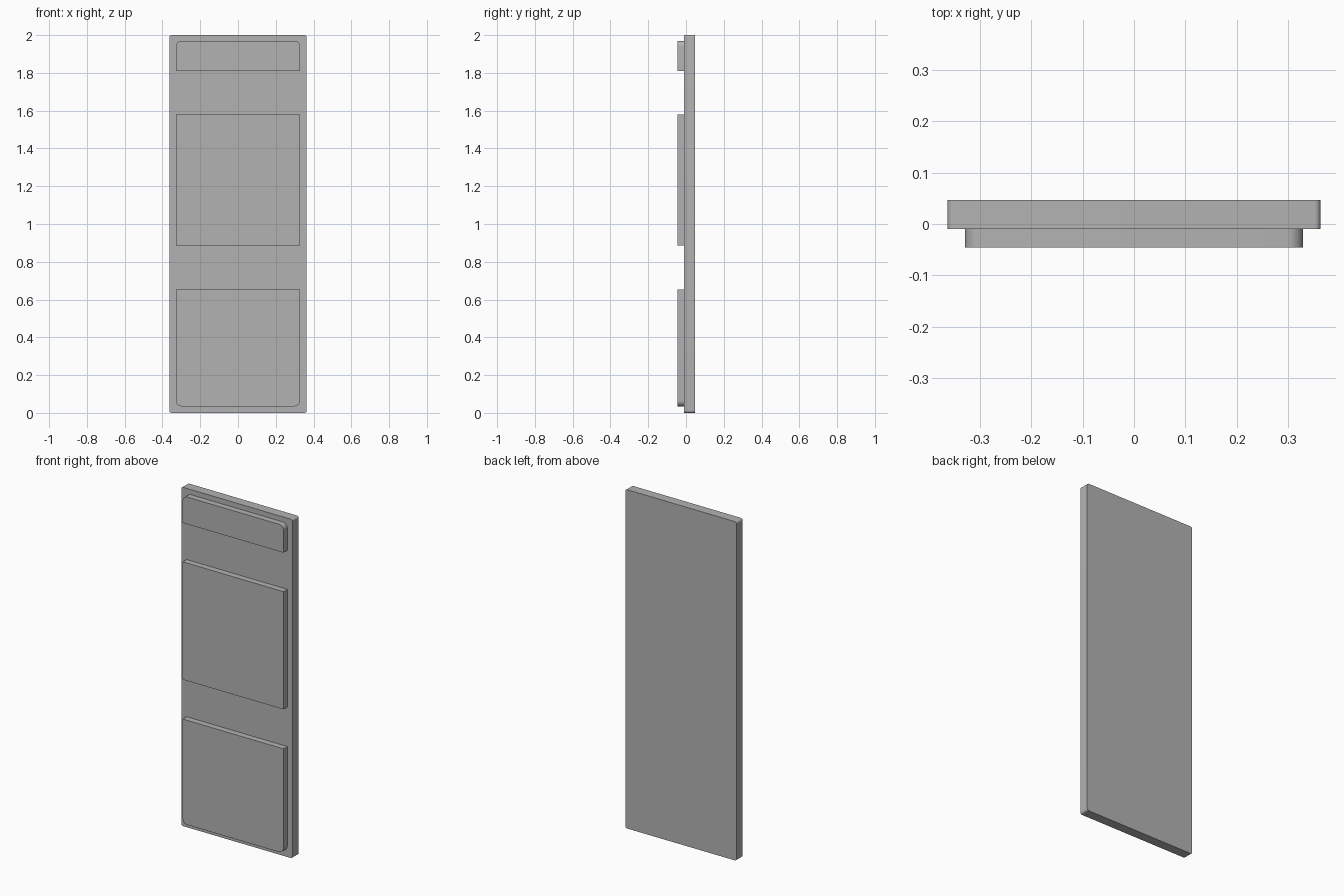
import bpy
import bmesh
from math import sin, cos, pi

cube = bpy.data.objects.get("Cube")
if cube:
    bpy.data.objects.remove(cube, do_unlink=True)

# Single plain grey finish
grey = bpy.data.materials.new("plain_grey")
grey.use_nodes = True
colour = (0.45, 0.45, 0.45, 1)
grey.diffuse_color = colour
grey.node_tree.nodes["Principled BSDF"].inputs["Base Color"].default_value = colour


def outline(half, bottom, top, r_bottom, r_top, steps=8):
    """Rectangle in x and z, with its bottom and top corners rounded."""
    corners = [(1, 1, top, r_top), (-1, 1, top, r_top),
               (-1, -1, bottom, r_bottom), (1, -1, bottom, r_bottom)]
    points = []
    for i, (sx, sz, z, r) in enumerate(corners):
        if r == 0:
            points.append((sx * half, z))
            continue
        for k in range(steps + 1):
            a = (i + k / steps) * pi / 2
            points.append((sx * (half - r) + r * cos(a), z - sz * r + r * sin(a)))
    return points


def plate(name, front, back, *shape):
    """Extrude an outline from front to back along y."""
    bm = bmesh.new()
    face = bm.faces.new([bm.verts.new((x, front, z)) for x, z in outline(*shape)])
    out = bmesh.ops.extrude_face_region(bm, geom=[face], use_keep_orig=True)
    moved = [v for v in out["geom"] if isinstance(v, bmesh.types.BMVert)]
    bmesh.ops.translate(bm, verts=moved, vec=(0, back - front, 0))
    bmesh.ops.recalc_face_normals(bm, faces=bm.faces)
    mesh = bpy.data.meshes.new(name)
    bm.to_mesh(mesh)
    bm.free()
    mesh.materials.append(grey)
    obj = bpy.data.objects.new(name, mesh)
    bpy.context.collection.objects.link(obj)
    bpy.ops.object.select_all(action="DESELECT")
    obj.select_set(True)
    bpy.context.view_layer.objects.active = obj
    bpy.ops.object.shade_smooth_by_angle()


# Backing board, then the three raised panels on its front
plate("back_board", -0.01, 0.047, 0.363, 0, 2, 0.012, 0.012)
for name, bottom, top, r_bottom, r_top in [
        ("top_panel", 1.81, 1.97, 0, 0.03),
        ("middle_panel", 0.885, 1.58, 0, 0),
        ("bottom_panel", 0.035, 0.652, 0.03, 0)]:
    plate(name, -0.046, -0.01, 0.329, bottom, top, r_bottom, r_top)
